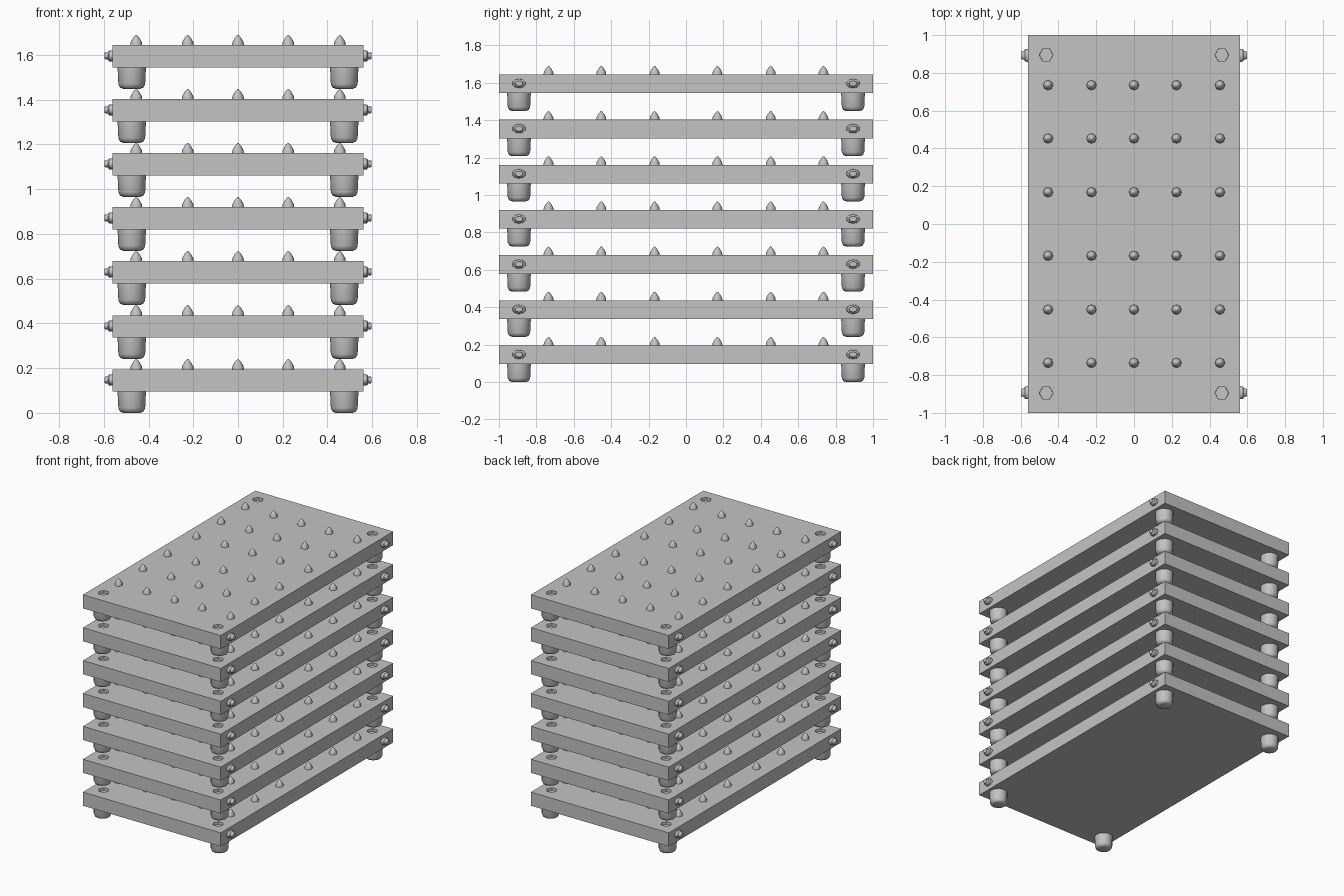
import bpy, bmesh, math
from mathutils import Matrix

if "Cube" in bpy.data.objects:
    bpy.data.objects.remove(bpy.data.objects["Cube"])

grey = bpy.data.materials.new("plain grey")
grey.diffuse_color = (0.55, 0.55, 0.55, 1)
grey.use_nodes = True
grey.node_tree.nodes["Principled BSDF"].inputs["Base Color"].default_value = grey.diffuse_color

TRAYS, STEP = 7, 0.2415
Z0, Z1 = 0.095, 0.195           # slab underside and top of the lowest tray
CORNERS = [(sx, sy) for sx in (-1, 1) for sy in (-1, 1)]


def lathe(bm, profile, sides, mat):
    """Stack of rings (radius, height), closed at both ends, placed by mat."""
    rings = []
    for r, h in profile:
        rings.append([bm.verts.new(mat @ Matrix.Translation((
            r * math.cos(2 * math.pi * i / sides),
            r * math.sin(2 * math.pi * i / sides), h)).translation)
            for i in range(sides)])
    for a, b in zip(rings, rings[1:]):
        for i in range(sides):
            j = (i + 1) % sides
            bm.faces.new((a[i], a[j], b[j], b[i]))
    bm.faces.new(rings[0][::-1])
    bm.faces.new(rings[-1])


def finish(name, bm):
    bmesh.ops.recalc_face_normals(bm, faces=bm.faces[:])
    me = bpy.data.meshes.new(name)
    bm.to_mesh(me)
    bm.free()
    me.materials.append(grey)
    ob = bpy.data.objects.new(name, me)
    bpy.context.collection.objects.link(ob)
    return ob


# Flat slab
bm = bmesh.new()
bmesh.ops.create_cube(bm, size=1, matrix=Matrix.Translation((0, 0, (Z0 + Z1) / 2))
                      @ Matrix.Diagonal((1.12, 2.0, Z1 - Z0, 1)))
slab = finish("tray_slab", bm)

# Shallow corner sockets cut into the slab top
bm = bmesh.new()
for sx, sy in CORNERS:
    lathe(bm, [(0.036, Z1 - 0.02), (0.038, Z1 + 0.02)], 6,
          Matrix.Translation((sx * 0.465, sy * 0.895, 0)))
cutter = finish("socket_cutter", bm)
mod = slab.modifiers.new("sockets", 'BOOLEAN')
mod.operation = 'DIFFERENCE'
mod.solver = 'EXACT'
mod.object = cutter
bpy.context.view_layer.objects.active = slab
slab.select_set(True)
bpy.ops.object.modifier_apply(modifier=mod.name)
bpy.data.objects.remove(cutter)

# Rounded feet
bm = bmesh.new()
for sx, sy in CORNERS:
    lathe(bm, [(0.038, 0), (0.053, 0.006), (0.06, 0.022), (0.064, Z0 + 0.01)], 12,
          Matrix.Translation((sx * 0.475, sy * 0.893, 0)))
feet = finish("tray_feet", bm)

# Pointed studs on top
bm = bmesh.new()
for x in (-0.455, -0.225, 0, 0.225, 0.455):
    for y in (-0.735, -0.453, -0.168, 0.168, 0.453, 0.735):
        lathe(bm, [(0.027, Z1 - 0.005), (0.025, Z1 + 0.014),
                   (0.013, Z1 + 0.034), (0.003, Z1 + 0.045)], 8,
              Matrix.Translation((x, y, 0)))
studs = finish("tray_studs", bm)

# Oval stepped lugs on the long sides
bm = bmesh.new()
for sx, sy in CORNERS:
    m = (Matrix.Translation((sx * 0.56, sy * 0.893, 0.147))
         @ Matrix.Rotation(sx * math.pi / 2, 4, 'Y')
         @ Matrix.Diagonal((0.68, 1, 1, 1)))
    lathe(bm, [(0.037, -0.005), (0.035, 0.017), (0.024, 0.022), (0.021, 0.037)], 10, m)
lugs = finish("tray_side_lugs", bm)

# Soft shading with crisp edges
parts = [slab, feet, studs, lugs]
for ob in parts:
    bpy.ops.object.select_all(action='DESELECT')
    ob.select_set(True)
    bpy.context.view_layer.objects.active = ob
    bpy.ops.object.shade_smooth_by_angle(angle=math.radians(50))

# Repeat the tray up the stack
for n in range(1, TRAYS):
    for ob in parts:
        c = ob.copy()
        c.name = f"{ob.name}_{n + 1}"
        c.location.z = n * STEP
        bpy.context.collection.objects.link(c)
